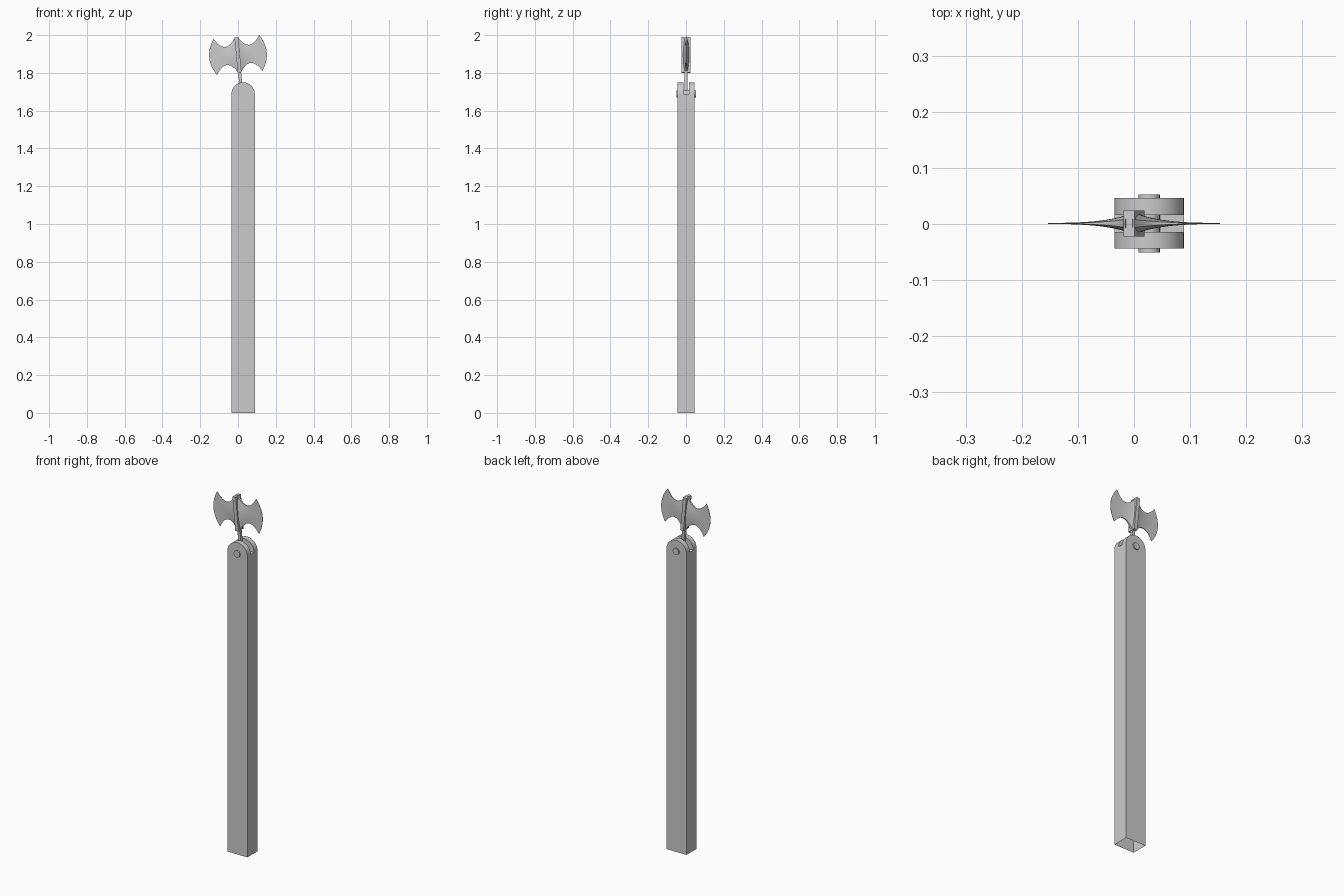
import bpy, bmesh, math
from mathutils import Matrix, Vector

cube = bpy.data.objects.get("Cube")
if cube:
    bpy.data.objects.remove(cube, do_unlink=True)

grey = bpy.data.materials.new("plain_grey")
grey.use_nodes = True
colour = (0.6, 0.6, 0.6, 1)
grey.diffuse_color = colour
grey.node_tree.nodes["Principled BSDF"].inputs["Base Color"].default_value = colour


def finish(name, bm, matrix=Matrix()):
    bmesh.ops.recalc_face_normals(bm, faces=bm.faces)
    mesh = bpy.data.meshes.new(name)
    bm.to_mesh(mesh)
    bm.free()
    mesh.materials.append(grey)
    obj = bpy.data.objects.new(name, mesh)
    bpy.context.collection.objects.link(obj)
    obj.matrix_world = matrix
    bpy.ops.object.select_all(action='DESELECT')
    obj.select_set(True)
    bpy.context.view_layer.objects.active = obj
    bpy.ops.object.shade_smooth_by_angle(angle=math.radians(30))
    return obj


def box(name, size, centre, matrix=Matrix()):
    bm = bmesh.new()
    bmesh.ops.create_cube(bm, size=1, matrix=Matrix.Translation(centre) @ Matrix.Diagonal((*size, 1)))
    return finish(name, bm, matrix)


def cylinder(name, radius, depth, centre):
    bm = bmesh.new()
    bmesh.ops.create_cone(bm, cap_ends=True, segments=24, radius1=radius, radius2=radius, depth=depth)
    return finish(name, bm, Matrix.Translation(centre) @ Matrix.Rotation(math.pi / 2, 4, 'X'))


PX, PY, PZ = 0.027, 0.001, 1.688     # pivot centre
HALF_X, HALF_Y, SLOT = 0.062, 0.045, 0.015

# Hollow post, open underneath
bm = bmesh.new()
bmesh.ops.create_cube(bm, size=1, matrix=Matrix.Translation((PX, PY, PZ / 2))
                      @ Matrix.Diagonal((2 * HALF_X, 2 * HALF_Y, PZ, 1)))
bm.faces.ensure_lookup_table()
bmesh.ops.delete(bm, geom=[f for f in bm.faces if f.normal.z < -0.5], context='FACES_ONLY')
finish("post", bm)

# Rounded cheeks either side of the slot
for name, y0, y1 in (("front_cheek", -HALF_Y, -SLOT), ("back_cheek", SLOT, HALF_Y)):
    bm = bmesh.new()
    rim = [bm.verts.new((PX + HALF_X * math.cos(a), PY + y0, PZ + HALF_X * math.sin(a)))
           for a in (math.pi * i / 20 for i in range(21))]
    face = bm.faces.new(rim)
    out = bmesh.ops.extrude_face_region(bm, geom=[face])["geom"]
    bmesh.ops.translate(bm, vec=(0, y1 - y0, 0), verts=[v for v in out if isinstance(v, bmesh.types.BMVert)])
    finish(name, bm)

# Pivot pin through both cheeks
cylinder("pivot_pin", 0.019, 0.103, (PX, PY, PZ))

# Tilted head: local z runs along the handle
tilt = Matrix.Translation((0.0, 0.001, 1.895)) @ Matrix.Rotation(math.radians(-5.3), 4, 'Y')
box("handle", (0.016, 0.016, 0.21), (0, 0, -0.1), tilt)
box("head_socket", (0.02, 0.047, 0.188), (0, 0, 0), tilt)

# Flared blades, thin at the curved cutting edge
COLS, ROWS = 12, 14
for name, side in (("left_blade", 1), ("right_blade", -1)):
    bm = bmesh.new()
    loops = []
    for i in range(COLS + 1):
        u = i / COLS
        height = 0.048 + 0.048 * (2 * u - 1) ** 2
        loop = []
        for face_side in (1, -1):
            for j in range(ROWS + 1):
                v = face_side * (2 * j / ROWS - 1)
                x = 0.006 + 0.115 * u + 0.032 * u * u * (1 - v * v)
                thick = 0.001 + 0.016 * (1 - u) ** 2.5 * (1 - 0.6 * v * v)
                loop.append(bm.verts.new((side * x, face_side * thick, v * height)))
        loops.append(loop)
    n = len(loops[0])
    for a, b in zip(loops, loops[1:]):
        for k in range(n):
            bm.faces.new((a[k], a[(k + 1) % n], b[(k + 1) % n], b[k]))
    for loop in (loops[0], loops[-1]):
        for k in range(ROWS):
            bm.faces.new((loop[k], loop[k + 1], loop[n - 2 - k], loop[n - 1 - k]))
    finish(name, bm, tilt)
